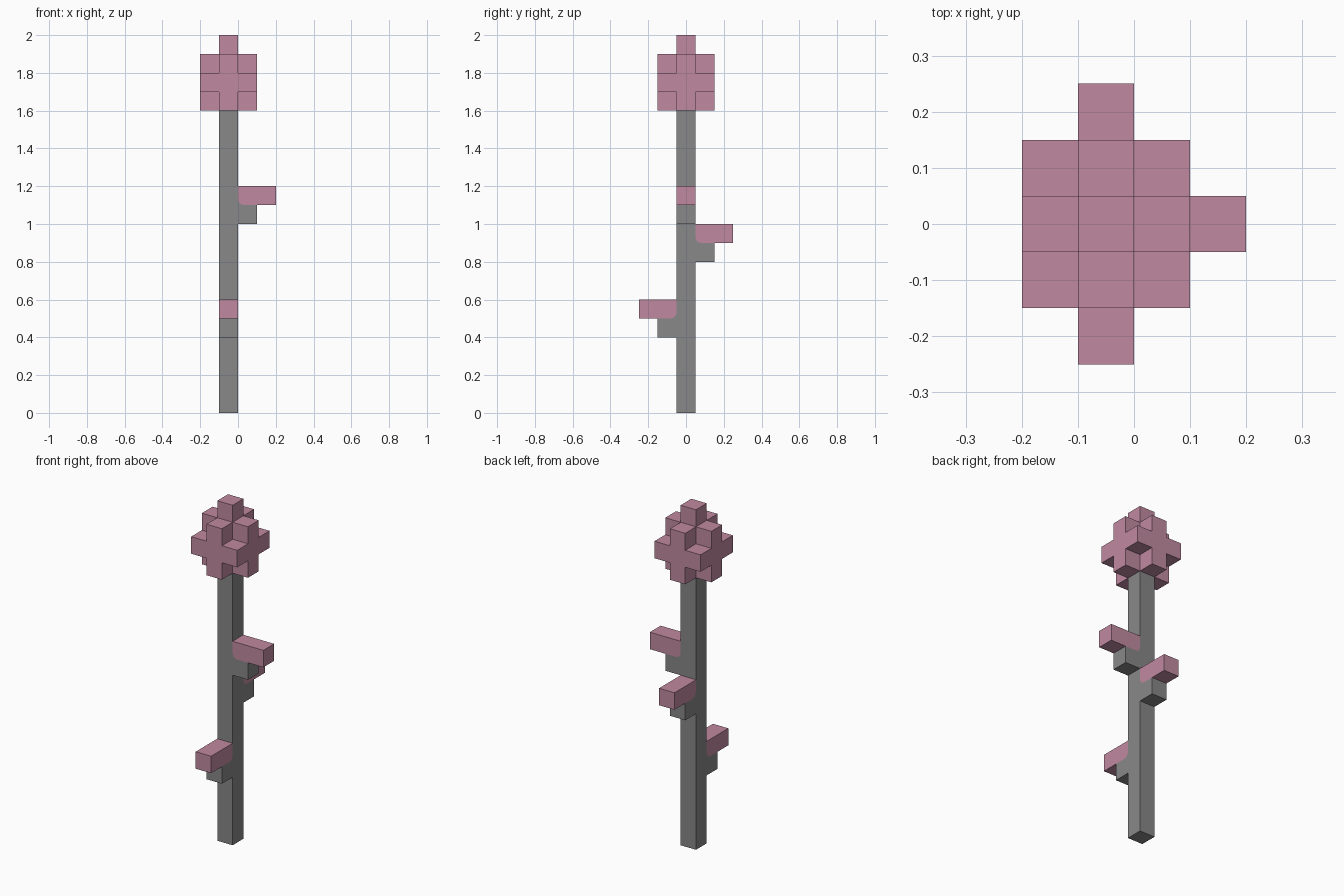
import bpy
import bmesh
from math import pi
from mathutils import Matrix, Vector

if "Cube" in bpy.data.objects:
    bpy.data.objects.remove(bpy.data.objects["Cube"], do_unlink=True)

U = 0.1                # side of one block
AXIS_X = -0.05         # the stem stands off centre


def make_material(name, colour):
    mat = bpy.data.materials.new(name)
    mat.use_nodes = True
    mat.diffuse_color = colour
    mat.node_tree.nodes["Principled BSDF"].inputs["Base Color"].default_value = colour
    return mat


grey = make_material("stem_grey", (0.246, 0.246, 0.246, 1))
pink = make_material("petal_pink", (0.527, 0.254, 0.352, 1))


def finish(name, bm, mat):
    bmesh.ops.remove_doubles(bm, verts=bm.verts, dist=1e-5)
    bmesh.ops.recalc_face_normals(bm, faces=bm.faces)
    mesh = bpy.data.meshes.new(name)
    bm.to_mesh(mesh)
    bm.free()
    mesh.materials.append(mat)
    obj = bpy.data.objects.new(name, mesh)
    bpy.context.collection.objects.link(obj)
    return obj


def extruded_profile(name, points, mat, angle, z):
    """Profile in the outward/up plane, one block thick, turned about the stem."""
    bm = bmesh.new()
    face = bm.faces.new([bm.verts.new((U * (a + 0.5), -U / 2, U * b)) for a, b in points])
    out = bmesh.ops.extrude_face_region(bm, geom=[face])["geom"]
    moved = [v for v in out if isinstance(v, bmesh.types.BMVert)]
    bmesh.ops.translate(bm, verts=moved, vec=(0, U, 0))
    place = Matrix.Translation((AXIS_X, 0, z)) @ Matrix.Rotation(angle, 4, "Z")
    bmesh.ops.transform(bm, matrix=place, verts=bm.verts)
    return finish(name, bm, mat)


# Stem
bm = bmesh.new()
bmesh.ops.create_cube(bm, size=1, matrix=Matrix.Translation((AXIS_X, 0, 8 * U))
                      @ Matrix.Diagonal((U, U, 16 * U, 1)))
finish("stem", bm, grey)

# Side shoots: a grey bracket that creeps up the inner corner of a pink bud
C = 0.28
bracket = [(0, -1), (1, -1), (1, 0), (C, 0), (C * 0.3, C * 0.3), (0, C)]
bud = [(C, 0), (2, 0), (2, 1), (0, 1), (0, C), (C * 0.3, C * 0.3)]
for label, angle, z in (("left", 0, 1.1), ("back", pi / 2, 0.9), ("front", -pi / 2, 0.5)):
    extruded_profile(label + "_bracket", bracket, grey, angle, z)
    extruded_profile(label + "_bud", bud, pink, angle, z)

# Blossom: each layer holds the blocks within a given step count of the axis
reach = [1, 2, 1, 0]
cells = {(x, y, z) for z, r in enumerate(reach)
         for x in (-1, 0, 1) for y in (-1, 0, 1) if abs(x) + abs(y) <= r}
bm = bmesh.new()
for cell in cells:
    centre = Vector(cell)
    for axis in range(3):
        for sign in (-1, 1):
            n = Vector((0, 0, 0))
            n[axis] = sign
            if tuple(int(c) for c in centre + n) in cells:
                continue
            s, t = n.yzx, n.zxy
            corners = [n + s + t, n - s + t, n - s - t, n + s - t]
            bm.faces.new([bm.verts.new((centre + c / 2) * U) for c in corners])
blossom = finish("blossom", bm, pink)
blossom.location = (AXIS_X, 0, 16.5 * U)
